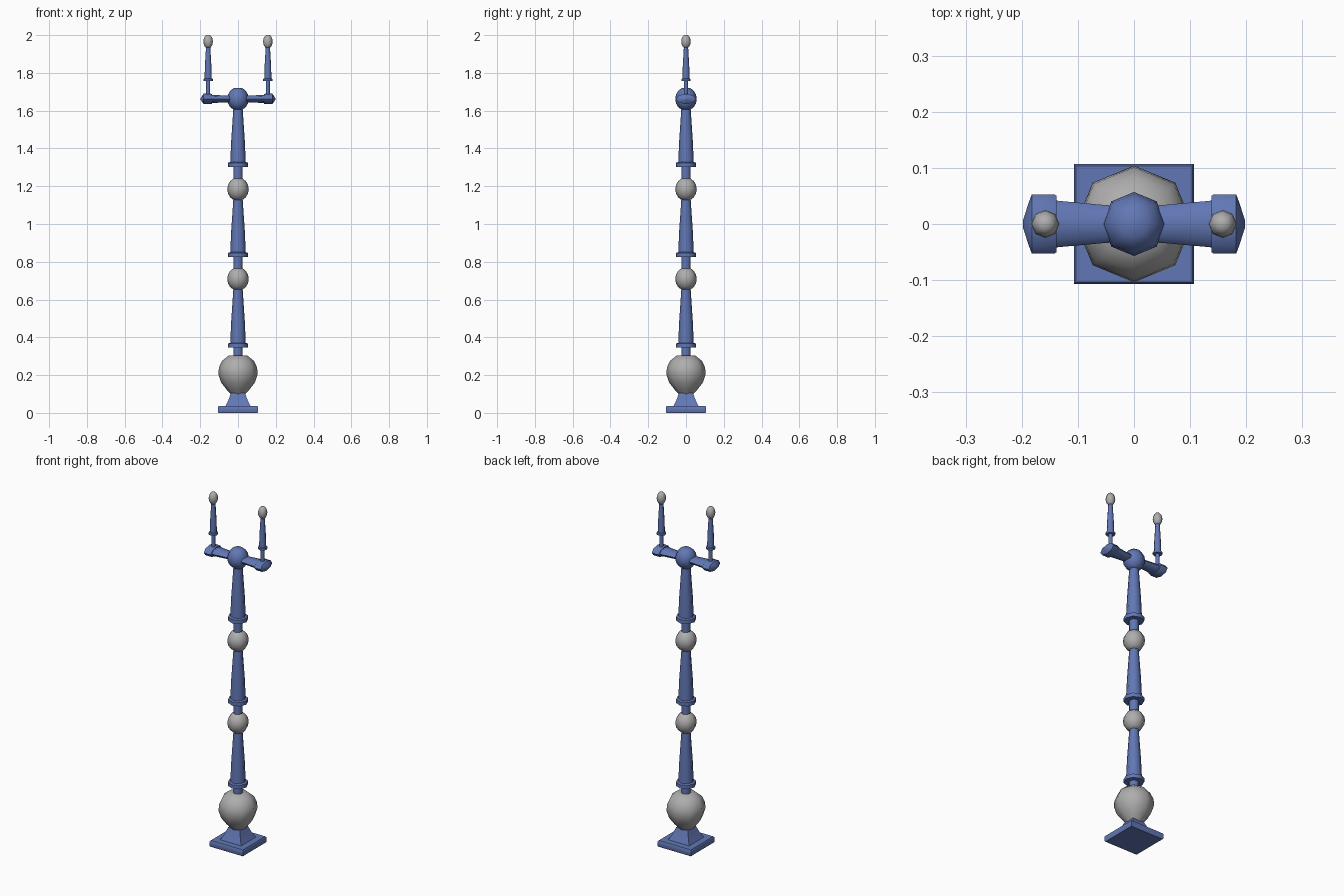
import bpy, bmesh, math
from mathutils import Matrix

if "Cube" in bpy.data.objects:
    bpy.data.objects.remove(bpy.data.objects["Cube"])


def material(name, rgb):
    m = bpy.data.materials.new(name)
    m.diffuse_color = (*rgb, 1)
    m.use_nodes = True
    m.node_tree.nodes["Principled BSDF"].inputs["Base Color"].default_value = m.diffuse_color
    return m


BLUE = material("slate blue", (0.12, 0.185, 0.46))
GREY = material("stone grey", (0.42, 0.42, 0.42))


def lathe(name, profile, mat, sides=8, matrix=Matrix(), phase=0.0, angle=50):
    """Turn a list of (radius, height) points into a closed, faceted solid."""
    bm = bmesh.new()
    rings = []
    for r, h in profile:
        rings.append([bm.verts.new((r * math.cos(phase + i * math.tau / sides),
                                    r * math.sin(phase + i * math.tau / sides), h))
                      for i in range(sides)])
    for a, b in zip(rings, rings[1:]):
        for i in range(sides):
            j = (i + 1) % sides
            bm.faces.new((a[i], a[j], b[j], b[i]))
    bm.faces.new(rings[0][::-1])
    bm.faces.new(rings[-1])
    bm.transform(matrix)
    bmesh.ops.recalc_face_normals(bm, faces=bm.faces)
    mesh = bpy.data.meshes.new(name)
    bm.to_mesh(mesh)
    bm.free()
    mesh.materials.append(mat)
    ob = bpy.data.objects.new(name, mesh)
    bpy.context.collection.objects.link(ob)
    bpy.ops.object.select_all(action='DESELECT')
    ob.select_set(True)
    bpy.context.view_layer.objects.active = ob
    bpy.ops.object.shade_smooth_by_angle(angle=math.radians(angle))
    return ob


def ball_profile(r, half, z, steps=6):
    """Rings of a slightly flattened ball between its two small caps."""
    pts = []
    for i in range(steps + 1):
        t = -1.15 + 2.3 * i / steps
        pts.append((r * math.cos(t), z + half * math.sin(t) / math.sin(1.15)))
    return pts


# Square plate and its flared foot
R2 = math.sqrt(2)
lathe("base_plate", [(0.104 * R2, 0), (0.107 * R2, 0.004), (0.107 * R2, 0.03),
                     (0.103 * R2, 0.036)], BLUE, 4, phase=math.pi / 4)
lathe("base_foot", [(0.068 * R2, 0.034), (0.052 * R2, 0.065), (0.037 * R2, 0.105)],
      BLUE, 4, phase=math.pi / 4)

# Large pear-shaped ball
lathe("base_ball", [(0.038, 0.098), (0.062, 0.125), (0.09, 0.162), (0.104, 0.205),
                    (0.101, 0.24), (0.085, 0.275), (0.05, 0.303)], GREY)

# Three stacked column sections, each ending in a ball
for n, (neck, flange, top, ball) in enumerate([(0.29, 0.345, 0.665, 0.709),
                                               (0.75, 0.825, 1.14, 1.184),
                                               (1.225, 1.302, 1.62, 1.662)], 1):
    lathe(f"column_{n}", [(0.025, neck), (0.025, flange), (0.053, flange),
                          (0.053, flange + 0.022), (0.041, flange + 0.026),
                          (0.036, flange + 0.14), (0.024, top)], BLUE)
    lathe(f"column_ball_{n}", ball_profile(0.057, 0.057, ball), BLUE if n == 3 else GREY)

for side, s in (("right", 1), ("left", -1)):
    # Flattened arm lying along x, with a blunt end knob
    along = Matrix.Translation((0, 0, 1.662)) @ Matrix(
        ((0, 0, s, 0), (0, 1, 0, 0), (0.52, 0, 0, 0), (0, 0, 0, 1)))
    lathe(f"{side}_arm", [(0.032, 0.02), (0.034, 0.055), (0.042, 0.142)], BLUE, matrix=along)
    lathe(f"{side}_arm_end", [(0.05, 0.138), (0.053, 0.142), (0.053, 0.182), (0.04, 0.187),
                              (0.006, 0.198)], BLUE, matrix=along)
    # Upright spike and its small tip
    at = Matrix.Translation((s * 0.158, 0, 0))
    lathe(f"{side}_spike", [(0.011, 1.67), (0.011, 1.757), (0.025, 1.757), (0.025, 1.768),
                            (0.019, 1.77), (0.017, 1.84), (0.011, 1.942)], BLUE, matrix=at)
    lathe(f"{side}_spike_tip", ball_profile(0.025, 0.034, 1.966), GREY, matrix=at)
